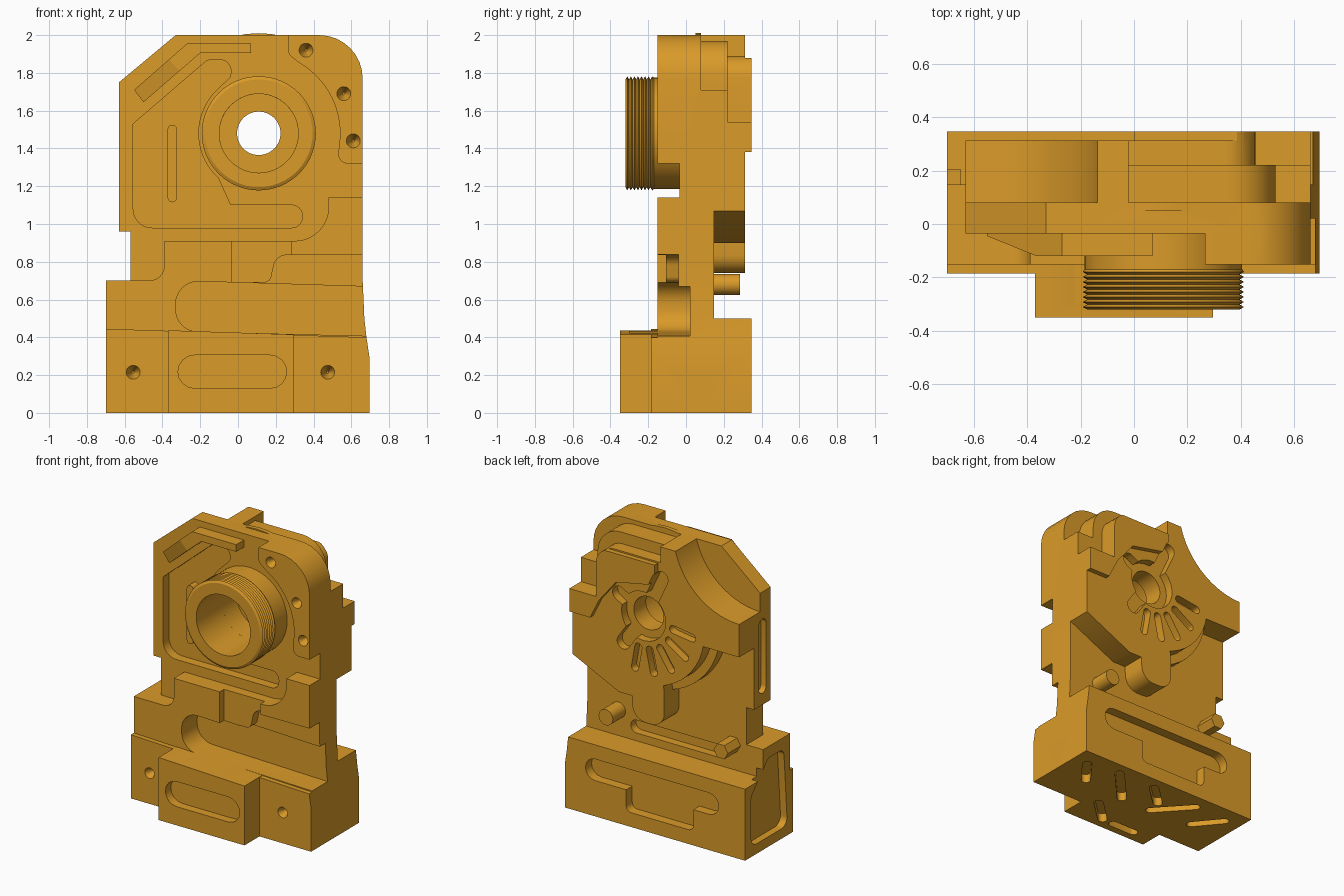
import bpy, bmesh, math
from math import cos, sin, radians, pi
from mathutils import Vector, Matrix

if "Cube" in bpy.data.objects:
    bpy.data.objects.remove(bpy.data.objects["Cube"])
brass = bpy.data.materials.new("golden_brown")
brass.use_nodes = True
brass.diffuse_color = (0.7, 0.325, 0.022, 1)
brass.node_tree.nodes["Principled BSDF"].inputs["Base Color"].default_value = brass.diffuse_color
CX, CZ = 0.11, 1.48          # bore centre


def finish(name, bm):
    bmesh.ops.remove_doubles(bm, verts=bm.verts, dist=1e-5)
    bmesh.ops.recalc_face_normals(bm, faces=bm.faces)
    mesh = bpy.data.meshes.new(name)
    bm.to_mesh(mesh)
    bm.free()
    mesh.materials.append(brass)
    ob = bpy.data.objects.new(name, mesh)
    bpy.context.collection.objects.link(ob)
    return ob


def rounded(points):
    """Polygon whose points may carry a third value, the corner radius."""
    out = []
    for i, p in enumerate(points):
        c = Vector((p[0], p[1], 0))
        if len(p) < 3:
            out.append(c)
            continue
        a, b = points[i - 1], points[(i + 1) % len(points)]
        u = (Vector((a[0], a[1], 0)) - c).normalized()
        v = (Vector((b[0], b[1], 0)) - c).normalized()
        half = u.angle(v) / 2
        t = p[2] / math.tan(half)
        mid = c + (u + v).normalized() * p[2] / sin(half)
        start, end = (c + u * t - mid).normalized(), (c + v * t - mid).normalized()
        out += [mid + start.slerp(end, k / 8).normalized() * p[2] for k in range(9)]
    return out


def prism(name, points, d0, d1, axis="y"):
    place = {"y": lambda a, b, d: (a, d, b), "x": lambda a, b, d: (d, a, b),
             "z": lambda a, b, d: (a, b, d)}[axis]
    bm = bmesh.new()
    pts = rounded(points)
    low = [bm.verts.new(place(p.x, p.y, d0)) for p in pts]
    high = [bm.verts.new(place(p.x, p.y, d1)) for p in pts]
    bm.faces.new(low)
    bm.faces.new(high[::-1])
    for i in range(len(pts)):
        j = (i + 1) % len(pts)
        bm.faces.new((low[i], high[i], high[j], low[j]))
    return finish(name, bm)


def arc(cx, cy, r, a0, a1, n=16):
    return [(cx + r * cos(radians(a0 + (a1 - a0) * k / n)),
             cy + r * sin(radians(a0 + (a1 - a0) * k / n))) for k in range(n + 1)]


def circle(r, cx=CX, cy=CZ, n=48):
    return arc(cx, cy, r, 0, 360 - 360 / n, n - 1)


def capsule(x0, z0, x1, z1, w):
    a = math.degrees(math.atan2(z1 - z0, x1 - x0))
    return arc(x1, z1, w / 2, a - 90, a + 90, 8) + arc(x0, z0, w / 2, a + 90, a + 270, 8)


def volume(mesh):
    bm = bmesh.new()
    bm.from_mesh(mesh)
    v = abs(bm.calc_volume())
    bm.free()
    return v


def combine(tool, operation):
    """Boolean the tool into the body, keeping only a result of sensible volume."""
    old, size = volume(body.data), volume(tool.data)
    for solver in ("MANIFOLD", "EXACT"):
        mod = body.modifiers.new("combine", "BOOLEAN")
        mod.object, mod.operation, mod.solver = tool, operation, solver
        bpy.context.view_layer.update()
        graph = bpy.context.evaluated_depsgraph_get()
        mesh = bpy.data.meshes.new_from_object(body.evaluated_get(graph))
        body.modifiers.remove(mod)
        change = (volume(mesh) - old) * (1 if operation == "UNION" else -1)
        if 1e-7 < change < size + 1e-4:
            body.data = mesh
            break
    bpy.data.objects.remove(tool)


def add(points, d0, d1, axis="y"):
    combine(prism("addition", points, d0, d1, axis), "UNION")


def cut(points, d0, d1, axis="y"):
    combine(prism("cutter", points, d0, d1, axis), "DIFFERENCE")


# Main plate
side = [(0.66, 0.7), (0.669, 0.5), (0.68, 0.4), (0.695, 0.3)]
body = prism("housing_body", [
    (-0.7, 0.2), (-0.7, 0.7), (-0.57, 0.7), (-0.57, 0.96), (-0.63, 0.96), (-0.63, 1.75),
    (-0.33, 2), (0.66, 2, 0.23)] + side + [(0.695, 0.2)], -0.035, 0.147)
# Foot: front half, taller back half and projecting front block
add([(-0.7, 0), (-0.7, 0.445)] + side[2:] + [(0.695, 0)], -0.185, 0.05)
add([(-0.7, 0), (-0.7, 0.5)] + side[1:] + [(0.695, 0)], 0, 0.347)
add([(-0.37, 0), (-0.37, 0.437), (0.295, 0.415), (0.295, 0)], -0.35, -0.1)
# Raised front panels
add([(-0.7, 0.2), (-0.7, 0.7), (-0.39, 0.7, 0.08), (-0.39, 0.91), (0.48, 0.91, 0.18),
     (0.48, 1.14), (0.66, 1.14)] + side + [(0.695, 0.2)], -0.152, 0)
add([(0.265, 2), (0.265, 1.9, 0.05)] + arc(CX, CZ, 0.43, 60, -8)
    + [(0.525, 1.32, 0.05), (0.66, 1.32), (0.66, 2, 0.23)], -0.152, 0)
# Thick back: upper block, stepped disc, side wedge with lower lobe, ear
add([(-0.63, 1.39), (0.66, 1.39), (0.66, 2, 0.23), (-0.33, 2), (-0.63, 1.75)], 0.05, 0.312)
add(circle(0.53), 0.05, 0.22)
add(circle(0.47), 0.05, 0.312)
add([(0.66, 1.07), (0.66, 1.45), (0, 1.45), (-0.05, 0.98), (-0.05, 0.74, 0.1),
     (0.19, 0.74, 0.1), (0.2, 0.9), (0.3, 0.9)], 0.05, 0.312)
add([(0.66, 1.38), (0.5, 1.38), (0.43, 1.52), (0.3, 1.68), (0, 1.74),
     (0, 1.88), (0.4, 1.88), (0.66, 1.56)], 0.2, 0.347)
# Scooped corner and stepped shoulder at the back
cut(circle(0.51, -0.63, 2.13, 64), 0.08, 0.5)
cut([(-0.02, 2.1), (-0.02, 1.97), (0.53, 1.97, 0.18), (0.53, 1.71), (0.8, 1.71), (0.8, 2.1)],
    0.08, 0.5)
cut([(-0.02, 2.1), (-0.02, 1.89), (0.455, 1.89, 0.115), (0.455, 1.54), (0.8, 1.54), (0.8, 2.1)],
    0.22, 0.5)
# Front recesses
cut([(-0.33, 0.432, 0.12), (-0.33, 0.7, 0.12), (0.8, 0.665), (0.8, 0.405)], -0.3, 0.02)
cut([(-0.035, 0.6), (0.28, 0.6), (0.28, 0.92), (-0.035, 0.92)], -0.3, -0.105)
cut([(0.08, 0.6), (0.08, 0.69), (0.17, 0.69, 0.04), (0.2, 0.835, 0.07), (0.8, 0.84), (0.8, 0.6)],
    -0.3, -0.04)
cut(capsule(-0.23, 0.218, 0.17, 0.218, 0.175), -0.5, -0.29)
cut([(-0.555, 0.98, 0.1), (-0.555, 1.53), (-0.16, 1.87, 0.06), (-0.03, 1.87, 0.06),
     (-0.04, 1.78, 0.02)] + arc(CX, CZ, 0.32, 139, 228)
    + [(-0.04, 1.1), (0.34, 1.1, 0.055), (0.34, 0.98, 0.055)], -0.3, 0.03)
# Bore
cut(circle(0.209), -0.6, 0.12)
cut(circle(0.115), -0.6, 0.6)
# Back: hub pocket with arms and a fan of slots
cut(circle(0.17), 0.255, 0.5)
fan = [(a, 0.23, 0.38, 0.055) for a in (188, 212, 236, 258, 280)]
for angle, r0, r1, w in fan + [(115, 0.1, 0.33, 0.1), (305, 0.1, 0.27, 0.1), (30, 0.1, 0.22, 0.1)]:
    c, s = cos(radians(angle)), sin(radians(angle))
    cut(capsule(CX + c * r0, CZ + s * r0, CX + c * r1, CZ + s * r1, w), 0.255, 0.5)
# Back: plate groove and foot pocket
cut(capsule(-0.33, 0.6, 0.28, 0.6, 0.09), 0.09, 0.34)
cut(capsule(-0.42, 0.325, 0.46, 0.325, 0.15), 0.28, 0.5)
cut([(-0.3, 0.1, 0.04), (-0.3, 0.33), (0.22, 0.33), (0.22, 0.1, 0.04)], 0.28, 0.5)
# Side pockets
cut([(-0.12, 0.07, 0.06), (0.28, 0.07, 0.06), (0.28, 0.42, 0.06), (0.09, 0.62, 0.05),
     (-0.08, 0.62, 0.05)], -0.9, -0.65, "x")
cut(capsule(0.055, 1.08, 0.055, 1.52, 0.08), -0.9, -0.59, "x")
# Underside grooves
for x0, y0, x1, y1 in ((0.58, 0.22, 0.45, 0.05), (0.34, 0.26, 0.12, 0.02), (0.05, 0.26, -0.1, 0.12),
                       (-0.12, 0.02, -0.32, 0.24), (-0.44, 0.05, -0.58, 0.22),
                       (0.2, -0.12, 0.04, -0.27), (-0.22, -0.27, -0.05, -0.27)):
    cut(capsule(x0, y0, x1, y1, 0.06), -0.2, 0.06, "z")
# Tapered screw holes
for x, z, face in ((0.36, 1.92, -0.152), (0.56, 1.69, -0.152), (0.61, 1.44, -0.152),
                   (-0.555, 0.215, -0.185), (0.475, 0.215, -0.185)):
    bm = bmesh.new()
    bmesh.ops.create_cone(bm, cap_ends=True, segments=20, radius1=0.006, radius2=0.039, depth=0.08,
                          matrix=Matrix.Translation((x, face + 0.035, z)) @ Matrix.Rotation(pi / 2, 4, "X"))
    combine(finish("cutter", bm), "DIFFERENCE")
# Threaded collar, turned around the bore axis
pitch, turns = 0.15 / 8, 64
profile = [(0.209, -0.03), (0.295, -0.03), (0.295, -0.17)]
for k in range(8):
    y = -0.17 - k * pitch
    profile += [(0.302, y - pitch * 0.5), (0.285, y - pitch)]
profile += [(0.209, -0.32)]
bm = bmesh.new()
rings = [[bm.verts.new((CX + r * cos(2 * pi * k / turns), y, CZ + r * sin(2 * pi * k / turns)))
          for r, y in profile] for k in range(turns)]
for k in range(turns):
    a, b = rings[k], rings[(k + 1) % turns]
    for i in range(len(profile)):
        j = (i + 1) % len(profile)
        bm.faces.new((a[i], a[j], b[j], b[i]))
parts = [body, finish("threaded_collar", bm)]
# Island rib and the ramped guide bar
parts.append(prism("pocket_rib", capsule(-0.348, 1.14, -0.348, 1.5, 0.05), -0.034, 0.04))
parts.append(prism("guide_bar", [(-0.365, 1.872), (-0.27, 1.955), (0.07, 1.955), (0.07, 1.905),
                                 (-0.2, 1.905), (-0.31, 1.81)], -0.12, 0))
ramp = prism("guide_ramp", [(-0.55, 1.71), (-0.5, 1.645), (-0.31, 1.81), (-0.365, 1.872)], -0.12, 0)
for v in ramp.data.vertices:
    if v.co.x < -0.45 and v.co.y < -0.1:
        v.co.y = -0.045
parts.append(ramp)
# Round and hexagonal pegs at the back
parts.append(prism("round_peg", circle(0.055, 0.42, 0.68, 24), 0.1, 0.287))
parts.append(prism("hex_peg", circle(0.055, -0.47, 0.68, 6), 0.1, 0.287))
for ob in parts:
    bpy.ops.object.select_all(action="DESELECT")
    ob.select_set(True)
    bpy.context.view_layer.objects.active = ob
    bpy.ops.object.shade_smooth_by_angle(angle=radians(28))
